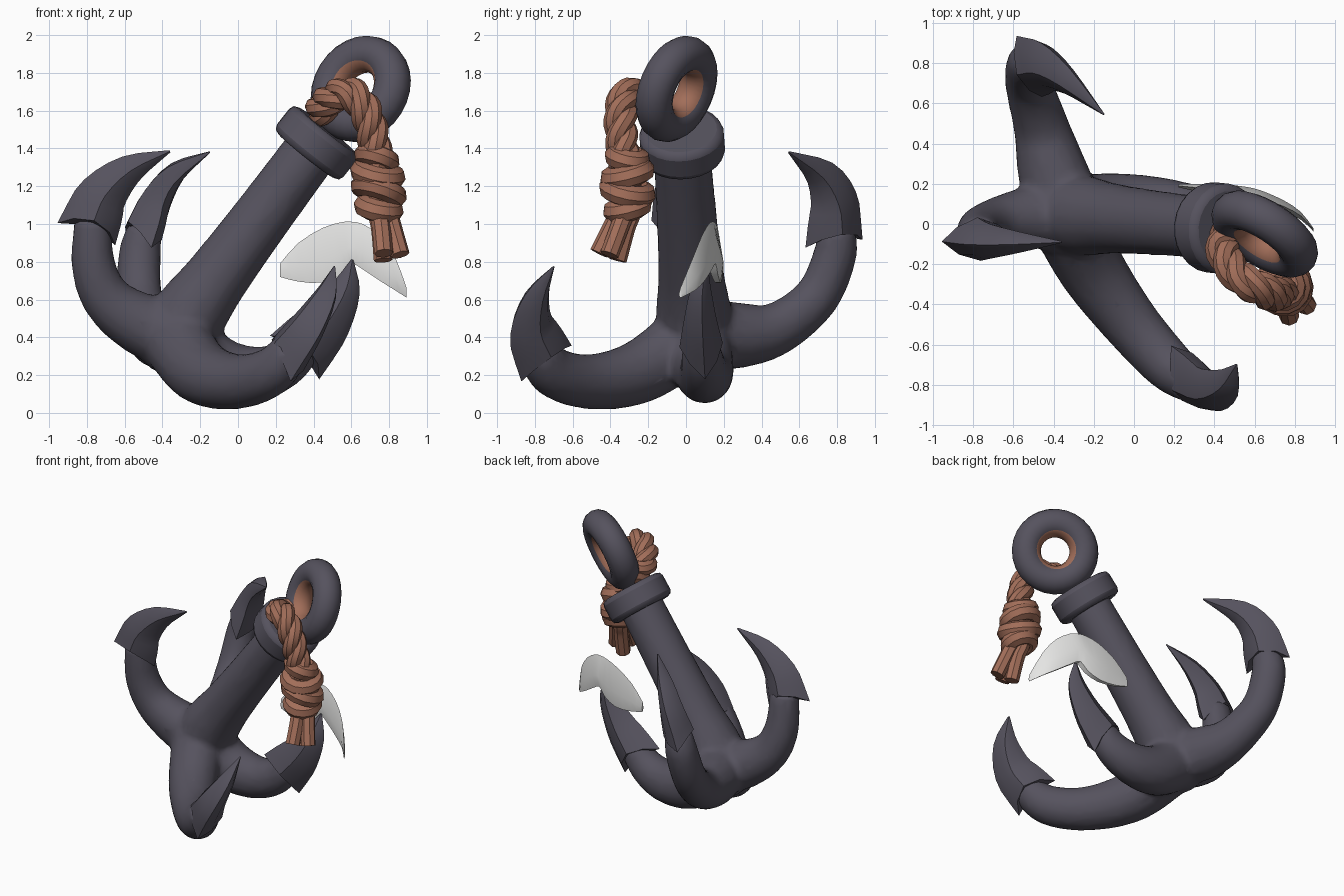
import bpy, bmesh, math
from mathutils import Vector, Matrix

if "Cube" in bpy.data.objects:
    bpy.data.objects.remove(bpy.data.objects["Cube"])


def material(name, rgb):
    m = bpy.data.materials.new(name)
    m.diffuse_color = (*rgb, 1)
    m.use_nodes = True
    m.node_tree.nodes["Principled BSDF"].inputs["Base Color"].default_value = m.diffuse_color
    return m


IRON = material("dark iron", (0.092, 0.085, 0.112))
ROPE = material("brown rope", (0.36, 0.155, 0.10))
BONE = material("pale white", (0.78, 0.78, 0.77))

AXIS = Vector((0.62, -0.06, 0.78)).normalized()
CROWN = Vector((-0.34, 0.05, 0.41))


def spline(pts, steps):
    """Catmull-Rom through points of any dimension."""
    p = [Vector(q) for q in pts]
    p = [p[0] * 2 - p[1]] + p + [p[-1] * 2 - p[-2]]
    out = []
    for i in range(1, len(p) - 2):
        a, b, c, d = p[i - 1:i + 3]
        for s in range(steps):
            t = s / steps
            out.append((b * 2 + (c - a) * t + (a * 2 - b * 5 + c * 4 - d) * t * t
                        + (b * 3 - a - c * 3 + d) * t ** 3) * 0.5)
    return out + [p[-2]]


def tangents(c):
    n = len(c)
    return [(c[min(i + 1, n - 1)] - c[max(i - 1, 0)]).normalized() for i in range(n)]


def loft(bm, rings):
    vs = [[bm.verts.new(p) for p in r] for r in rings]
    fs = []
    n = len(vs[0])
    for a, b in zip(vs, vs[1:]):
        for i in range(n):
            j = (i + 1) % n
            fs.append(bm.faces.new((a[i], a[j], b[j], b[i])))
    for r in (vs[0], vs[-1]):
        c = bm.verts.new(sum((v.co for v in r), Vector()) / n)
        for i in range(n):
            fs.append(bm.faces.new((r[i], r[(i + 1) % n], c)))
    bmesh.ops.recalc_face_normals(bm, faces=fs)


def finish(name, bm, mat, angle=35):
    me = bpy.data.meshes.new(name)
    bm.to_mesh(me)
    bm.free()
    ob = bpy.data.objects.new(name, me)
    bpy.context.collection.objects.link(ob)
    me.materials.append(mat)
    smooth(ob, angle)
    return ob


def smooth(ob, angle):
    bpy.ops.object.select_all(action='DESELECT')
    ob.select_set(True)
    bpy.context.view_layer.objects.active = ob
    bpy.ops.object.shade_smooth_by_angle(angle=math.radians(angle))


def arm_rings(pts, side, sides, steps, tan_ratio, spear=False):
    """Sections along a path; the fourth value of each point is its half width."""
    s = spline(pts, steps)
    c = [Vector(q[:3]) for q in s]
    rings = []
    for k, (p, t, q) in enumerate(zip(c, tangents(c), s)):
        n = side.cross(t).normalized()
        b = t.cross(n)
        ring = []
        for i in range(sides):
            a = 2 * math.pi * i / sides
            ca, sa = math.cos(a), math.sin(a)
            f = 1.0
            if spear:  # nearly diamond section with swept-back barbs
                f = 0.88 if i % 2 else 1.0
            v = p + (n * ca + b * sa * tan_ratio) * q[3] * f
            if spear and k < 2:
                v -= t * (0.09, 0.03)[k] * abs(ca) ** 3
            ring.append(v)
        rings.append(ring)
    return rings


# Four arms and their barbed flukes
ARMS = {
    "left": ([(-.34, .05, .41, .19), (-.53, .03, .48, .165), (-.69, 0, .6, .135),
              (-.765, -.03, .78, .118), (-.77, -.06, 1.03, .10)],
             [(-.77, -.075, 1.03, .165), (-.71, -.085, 1.16, .13),
              (-.57, -.09, 1.29, .08), (-.36, -.09, 1.385, .006)]),
    "back": ([(-.34, .08, .42, .19), (-.41, .28, .41, .18), (-.46, .48, .445, .145),
              (-.52, .69, .61, .125), (-.52, .79, .84, .118), (-.49, .79, .98, .10)],
             [(-.49, .785, .98, .165), (-.43, .78, 1.13, .13),
              (-.33, .71, 1.27, .085), (-.15, .545, 1.38, .006)]),
    "front": ([(-.34, .02, .4, .19), (-.2, -.24, .22, .175), (-.01, -.5, .165, .15),
               (.17, -.7, .215, .135), (.29, -.79, .34, .11)],
              [(.28, -.77, .33, .17), (.37, -.82, .46, .135),
               (.46, -.79, .62, .085), (.51, -.70, .775, .006)]),
    "right": ([(-.34, .06, .4, .19), (-.12, .09, .24, .175), (.08, .1, .205, .15),
               (.25, .09, .26, .125), (.37, .08, .38, .10)],
              [(.36, .08, .36, .175), (.48, .075, .50, .13),
               (.57, .08, .66, .08), (.605, .11, .81, .006)]),
}
body = bmesh.new()
for name, (arm, fluke) in ARMS.items():
    side = AXIS.cross(Vector(arm[3][:3]) - CROWN).normalized()
    loft(body, arm_rings(arm, side, 14, 5, 0.95))
    bm = bmesh.new()
    loft(bm, arm_rings(fluke, side, 8, 3, 0.66, True))
    finish(name + "_fluke", bm, IRON, 30)

# Shank and crown, fused with the arms
top = Vector((0.42, -0.025, 1.43))
shank = [(*CROWN.lerp(top, t), r) for t, r in
         ((-.04, .15), (.1, .195), (.3, .172), (.6, .157), (1, .148))]
loft(body, arm_rings(shank, Vector((0, 1, 0)), 16, 4, 1.03))
bmesh.ops.create_uvsphere(body, u_segments=16, v_segments=10, radius=0.215,
                          matrix=Matrix.Translation(CROWN))
ob = finish("shank_and_arms", body, IRON)
rm = ob.modifiers.new("fuse", 'REMESH')
rm.mode, rm.voxel_size, rm.use_smooth_shade = 'VOXEL', 0.022, True
sm = ob.modifiers.new("fillet", 'SMOOTH')
sm.factor, sm.iterations = 0.5, 8
ob.modifiers.new("facet", 'DECIMATE').ratio = 0.3

# Collar
rot = AXIS.to_track_quat('Z', 'Y').to_euler()
bpy.ops.mesh.primitive_cylinder_add(vertices=24, radius=0.225, depth=0.175,
                                    location=(0.415, -0.02, 1.43), rotation=rot)
ob = bpy.context.object
ob.name = "collar"
ob.data.materials.append(IRON)
bv = ob.modifiers.new("round", 'BEVEL')
bv.width, bv.segments, bv.limit_method = 0.035, 2, 'ANGLE'
smooth(ob, 40)

# Ring, rope-coloured on its inner faces
R, r = 0.195, 0.098
normal = Vector((0.51, 0.79, -0.33))
bpy.ops.mesh.primitive_torus_add(major_radius=R, minor_radius=r, major_segments=28,
                                 minor_segments=14, location=(0.65, -0.05, 1.715),
                                 rotation=normal.to_track_quat('Z', 'Y').to_euler())
ob = bpy.context.object
ob.name = "ring"
ob.data.materials.append(IRON)
ob.data.materials.append(ROPE)
for f in ob.data.polygons:
    if f.center.xy.length < R - 0.6 * r:
        f.material_index = 1
smooth(ob, 50)

# Twisted rope: three strands wound around one path (fourth value: strand offset)
path = spline([(.53, .03, 1.6, .036), (.44, -.1, 1.6, .04), (.50, -.24, 1.67, .04),
               (.60, -.31, 1.69, .042), (.68, -.345, 1.59, .042), (.72, -.34, 1.44, .04),
               (.74, -.32, 1.3, .04), (.75, -.31, 1.1, .035), (.775, -.35, .99, .04),
               (.80, -.41, .83, .06)], 7)
centre = [Vector(q[:3]) for q in path]
tang = tangents(centre)
frames, n, dist = [], Vector((0, 0, 1)), 0
for i, t in enumerate(tang):
    n = (n - t * n.dot(t)).normalized()
    if i:
        dist += (centre[i] - centre[i - 1]).length
    frames.append((n.copy(), t.cross(n), dist))
bm = bmesh.new()
for k in range(3):
    line = []
    for p, q, (u, v, d) in zip(centre, path, frames):
        a = 2 * math.pi * (k / 3 + min(d, 1.02) / 0.34)
        line.append(p + (u * math.cos(a) + v * math.sin(a)) * q[3])
    rings = []
    for p, t, (u, v, d) in zip(line, tangents(line), frames):
        u = (u - t * u.dot(t)).normalized()
        v = t.cross(u)
        rings.append([p + (u * math.cos(a) + v * math.sin(a)) * 0.05
                      for a in (i * math.pi / 4 for i in range(8))])
    loft(bm, rings)
finish("rope", bm, ROPE, 30)

# Knot made of tilted coils
for i, (x, z, rad) in enumerate(((.735, 1.35, .065), (.74, 1.265, .09),
                                 (.745, 1.175, .095), (.745, 1.085, .075))):
    bpy.ops.mesh.primitive_torus_add(major_radius=rad, minor_radius=0.06,
                                     major_segments=14, minor_segments=8,
                                     location=(x, -.31, z),
                                     rotation=((-.2, .25)[i % 2], (.3, .2)[i % 2], 0))
    ob = bpy.context.object
    ob.name = f"knot_coil_{i + 1}"
    ob.data.materials.append(ROPE)
    smooth(ob, 30)

# White crescent fin on the right fluke: x, y, top, bottom
fin = spline([(.222, .19, .79, .72), (.32, .18, .9, .695), (.45, .168, .98, .69),
              (.55, .15, 1.01, .735), (.60, .138, 1.012, .79), (.66, .12, 1.0, .76),
              (.75, .085, .94, .70), (.83, .04, .83, .65), (.893, -.03, .66, .61)], 2)
rings = []
for i, (x, y, zt, zb) in enumerate(fin):
    th = 0.008 + 0.03 * math.sin(math.pi * i / (len(fin) - 1))
    zm = zb + (zt - zb) * 0.4
    rings.append([Vector(p) for p in ((x, y, zt), (x, y - th, zm), (x, y - th * .5, zb),
                                      (x, y + th * .5, zb), (x, y + th, zm))])
bm = bmesh.new()
loft(bm, rings)
finish("white_fin", bm, BONE, 40)
